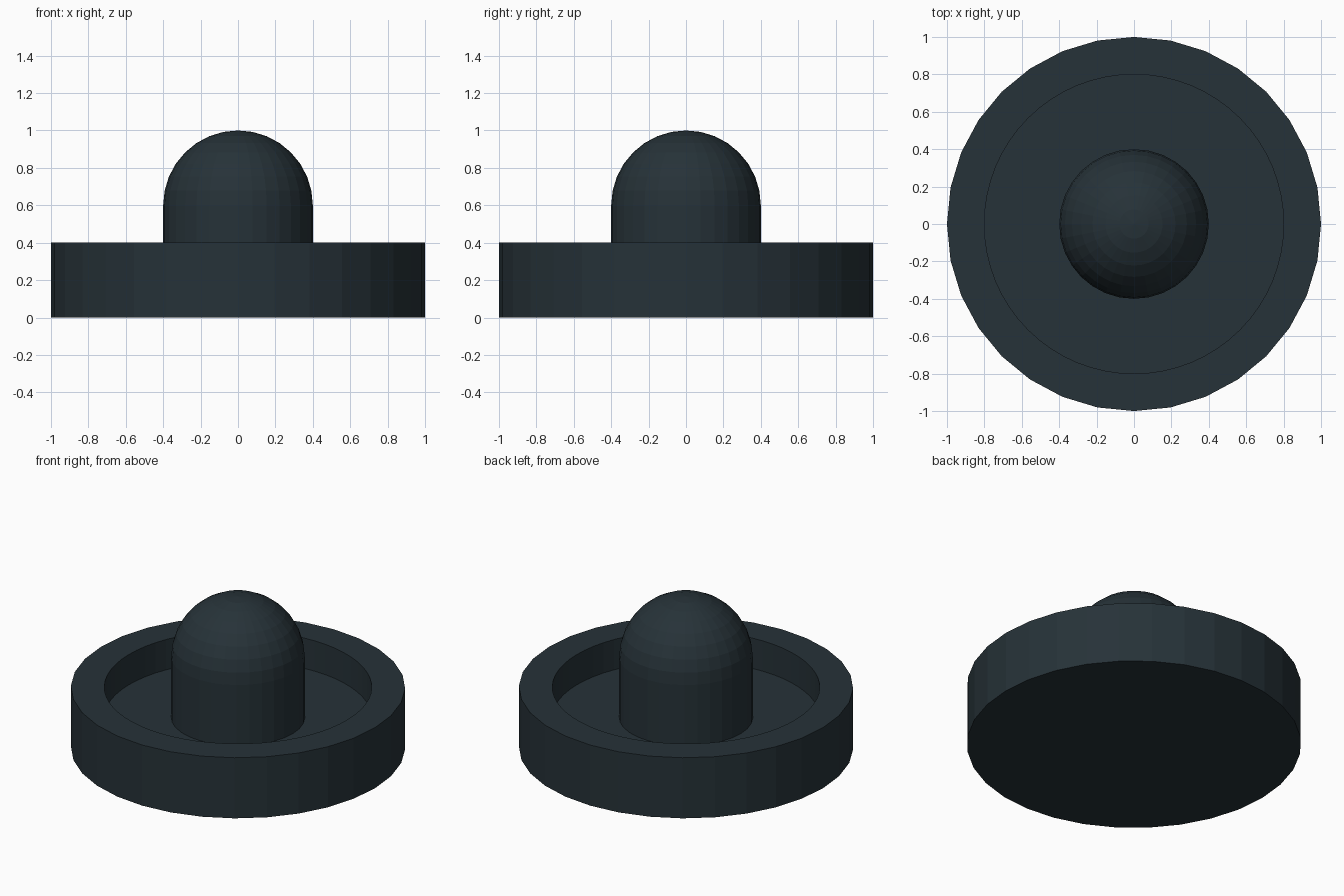
import bpy, bmesh, math
from mathutils import Matrix, Vector

if "Cube" in bpy.data.objects:
    bpy.data.objects.remove(bpy.data.objects["Cube"])

slate = bpy.data.materials.new("dark_slate")
slate.diffuse_color = (0.0194, 0.0319, 0.0395, 1)
slate.use_nodes = True
slate.node_tree.nodes["Principled BSDF"].inputs["Base Color"].default_value = slate.diffuse_color


def finish(name, bm):
    bmesh.ops.recalc_face_normals(bm, faces=bm.faces)
    mesh = bpy.data.meshes.new(name)
    bm.to_mesh(mesh)
    bm.free()
    mesh.materials.append(slate)
    ob = bpy.data.objects.new(name, mesh)
    bpy.context.collection.objects.link(ob)
    return ob


def cylinder(name, radius, z0, z1, sides):
    bm = bmesh.new()
    bmesh.ops.create_cone(bm, cap_ends=True, segments=sides, radius1=radius,
                          radius2=radius, depth=z1 - z0,
                          matrix=Matrix.Translation((0, 0, (z0 + z1) / 2)))
    return finish(name, bm)


# Round base with a recessed tray
base = cylinder("base_dish", 1.0, 0.0, 0.4, 32)
cutter = cylinder("tray_cutter", 0.8, 0.2, 0.6, 64)
cut = base.modifiers.new("tray", 'BOOLEAN')
cut.operation = 'DIFFERENCE'
cut.solver = 'EXACT'
cut.object = cutter
bpy.context.view_layer.objects.active = base
base.select_set(True)
bpy.ops.object.modifier_apply(modifier=cut.name)
bpy.data.objects.remove(cutter)

# Handle: straight shaft with a hemispherical top, spun from one profile
bm = bmesh.new()
profile = [(0.4, 0.2)]
for i in range(9):
    a = math.radians(90 * i / 8)
    profile.append((0.4 * math.cos(a), 0.6 + 0.4 * math.sin(a)))
verts = [bm.verts.new((r, 0, z)) for r, z in profile]
edges = [bm.edges.new(pair) for pair in zip(verts, verts[1:])]
bmesh.ops.spin(bm, geom=verts + edges, cent=(0, 0, 0), axis=(0, 0, 1),
               angle=math.tau, steps=32, use_duplicate=False)
bmesh.ops.remove_doubles(bm, verts=bm.verts, dist=0.0005)
handle = finish("handle_knob", bm)
